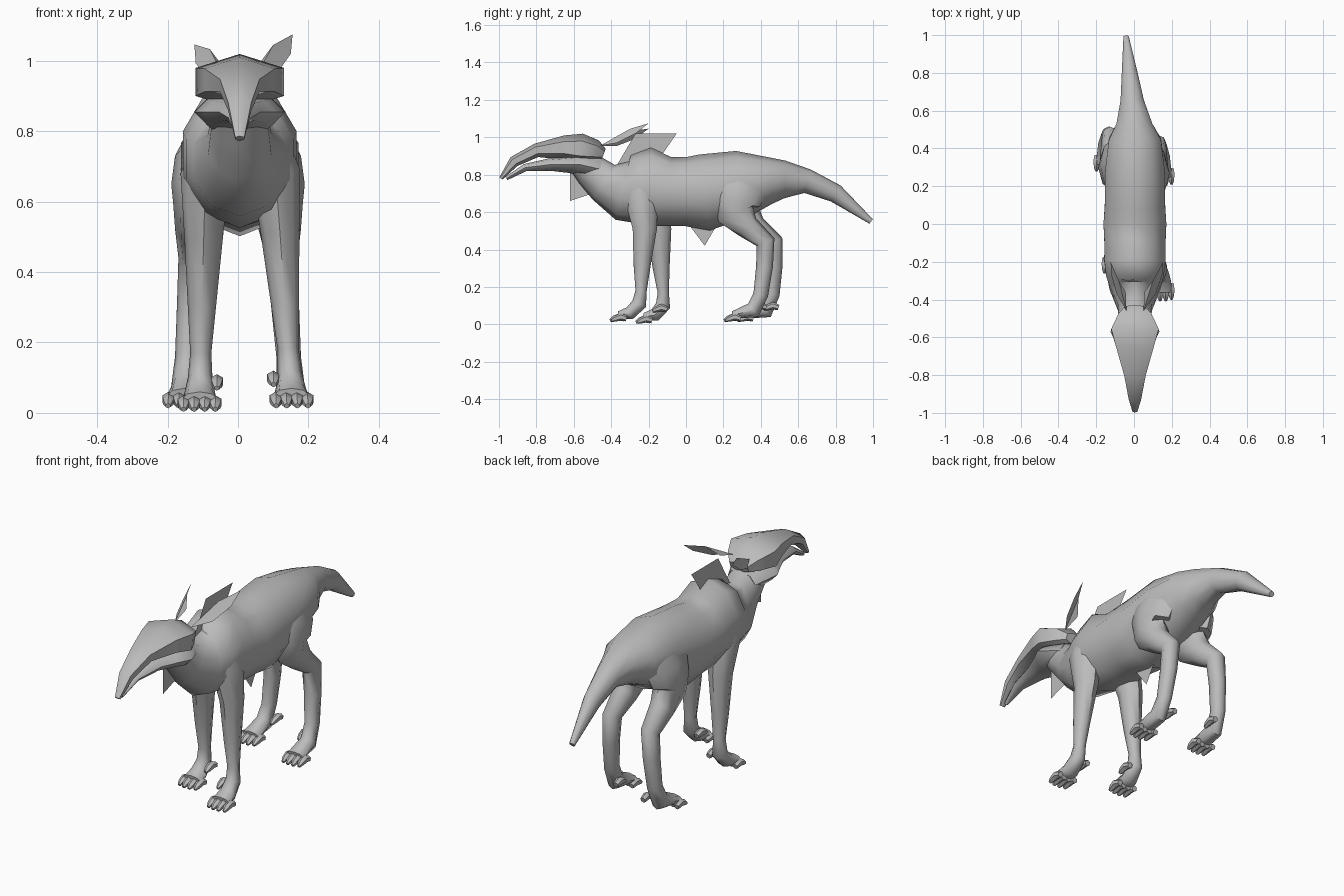
import bpy, bmesh, math
from mathutils import Vector

default = bpy.data.objects.get("Cube")
if default:
    bpy.data.objects.remove(default)

# One plain grey for the whole animal
grey = bpy.data.materials.new("plain_grey")
grey.use_nodes = True
grey.diffuse_color = (0.5, 0.5, 0.5, 1)
shader = grey.node_tree.nodes["Principled BSDF"]
shader.inputs["Base Color"].default_value = grey.diffuse_color
parts = []


def finish(name, bm):
    """Turn a bmesh into a named, coloured object."""
    bmesh.ops.recalc_face_normals(bm, faces=bm.faces[:])
    mesh = bpy.data.meshes.new(name)
    bm.to_mesh(mesh)
    bm.free()
    mesh.materials.append(grey)
    obj = bpy.data.objects.new(name, mesh)
    bpy.context.scene.collection.objects.link(obj)
    parts.append(obj)


def skin(bm, path, place_x, sides):
    """Skin ellipses set square to a side-on path of (y, z, half depth,
    half width); place_x gives the sideways position from y and z."""
    rings = []
    for i, (y, z, depth, width) in enumerate(path):
        before, after = path[max(i - 1, 0)], path[min(i + 1, len(path) - 1)]
        along = Vector((0, after[0] - before[0], after[1] - before[1]))
        normal = along.normalized().cross(Vector((1, 0, 0)))
        centre = Vector((place_x(y, z), y, z))
        ring = []
        for k in range(sides):
            angle = math.tau * k / sides
            across = Vector((width * math.sin(angle), 0, 0))
            ring.append(bm.verts.new(centre + across + normal * depth * math.cos(angle)))
        rings.append(ring)
    for low, high in zip(rings, rings[1:]):
        for k in range(sides):
            j = (k + 1) % sides
            bm.faces.new((low[k], low[j], high[j], high[k]))
    bm.faces.new(rings[0])
    bm.faces.new(rings[-1])


def loft(name, path, place_x, sides):
    bm = bmesh.new()
    skin(bm, path, place_x, sides)
    finish(name, bm)


def sheet(name, points):
    """A flat, paper-thin tuft or ear."""
    bm = bmesh.new()
    verts = [bm.verts.new(p) for p in points]
    for second, third in zip(verts[1:], verts[2:]):
        bm.faces.new((verts[0], second, third))
    finish(name, bm)


def tail_drift(y, z):
    """The tail swings gently towards the right."""
    return middle(y, z) - 0.095 * max(y - 0.5, 0)


def middle(y, z):
    return 0.005


# Neck, trunk and tail in one skin
loft("body", [
    (-.6, .88, .05, .08),
    (-.52, .83, .09, .085),
    (-.44, .76, .11, .095),
    (-.34, .715, .16, .14),
    (-.27, .72, .185, .16),
    (-.2, .735, .21, .17),
    (-.1, .71, .185, .17),
    (0, .71, .185, .175),
    (.1, .705, .205, .168),
    (.3, .75, .18, .165),
    (.45, .77, .125, .145),
    (.53, .775, .1, .1),
    (.65, .765, .065, .065),
    (.8, .7, .05, .043),
    (.99, .55, .015, .015),
], tail_drift, 10)

# Ridged skull with long drooping snout, and the jaw beneath it
loft("head", [
    (-.44, .91, .03, .06),
    (-.48, .925, .06, .1),
    (-.56, .94, .08, .145),
    (-.65, .945, .065, .115),
    (-.8, .93, .037, .065),
    (-.92, .87, .03, .038),
    (-.99, .78, .01, .015),
], middle, 6)
loft("lower_jaw", [
    (-.46, .83, .06, .08),
    (-.57, .855, .055, .13),
    (-.63, .855, .045, .1),
    (-.72, .855, .035, .06),
    (-.86, .838, .02, .032),
    (-.96, .78, .01, .01),
], middle, 8)

# Limb paths from the hip or shoulder down to the ball of the foot
FRONT = [
    (-.26, .8, .08, .03),
    (-.24, .68, .09, .07),
    (-.22, .5, .065, .055),
    (-.235, .3, .045, .04),
    (-.24, .17, .03, .03),
    (-.25, .1, .04, .035),
    (-.3, .05, .035, .045),
    (-.36, .04, .02, .05),
]
HIND = [
    (.32, .82, .12, .03),
    (.29, .72, .145, .075),
    (.27, .64, .125, .08),
    (.265, .58, .1, .07),
    (.33, .51, .065, .06),
    (.425, .43, .052, .045),
    (.42, .3, .045, .04),
    (.4, .15, .04, .035),
    (.36, .065, .045, .04),
    (.25, .04, .02, .05),
]


def toe(y, z):
    """A knuckled toe that narrows to a claw."""
    shape = zip((.03, 0, -.03, -.05), (0, .01, 0, -.01), (.015, .02, .016, .008))
    return [(y + step, z + rise, radius, radius) for step, rise, radius in shape]


def limb(name, path, side, shift=0, inset=0, lift=0):
    """A leg with four toes and a dewclaw. The stride shift and the inset
    both grow towards the ground."""
    def stride(points):
        return [(y + shift * (1 - z * .9), z + lift, depth, width)
                for y, z, depth, width in points]

    def splay(y, z):
        return side * (.155 - inset * (1 - z) - .07 * z)

    bm = bmesh.new()
    skin(bm, stride(path), splay, 8)
    ball, instep = path[-1], path[-2]
    for k in (-1.5, -.5, .5, 1.5):
        skin(bm, stride(toe(ball[0] + .008 * abs(k), .02)),
             lambda y, z: splay(y, z) + k * .03, 6)
    skin(bm, stride(toe(instep[0] + .04, .08)),
         lambda y, z: splay(y, z) - side * .048, 6)
    finish(name, bm)


limb("front_left_leg", FRONT, 1, lift=.01)
limb("front_right_leg", FRONT, -1, shift=.14, inset=.045)
limb("hind_left_leg", HIND, 1, lift=.01)
limb("hind_right_leg", HIND, -1, shift=.07, lift=.01)

# Leaf-shaped ears; the right one droops lower and closer to the head
ear = [(.05, -.46, .955), (.055, -.36, .985), (.1, -.3, 1.045),
       (.155, -.2, 1.075), (.15, -.27, 1.02), (.115, -.37, .97)]
sheet("left_ear", ear)
sheet("right_ear", [(-x * .8, y, z - .3 * max(x - .06, 0)) for x, y, z in ear])

# Flat fur tufts on the centre line
tufts = {
    "mane_tuft": [(-.37, .85), (-.27, 1.02), (-.05, 1.02), (-.14, .89)],
    "throat_tuft": [(-.62, .82), (-.62, .66), (-.5, .7), (-.5, .78)],
    "belly_tuft": [(.01, .54), (.1, .42), (.17, .54)],
}
for name, outline in tufts.items():
    sheet(name, [(middle(y, z), y, z) for y, z in outline])

# Smooth shading with sharp folds kept
bpy.ops.object.select_all(action="DESELECT")
for obj in parts:
    obj.select_set(True)
bpy.context.view_layer.objects.active = parts[0]
bpy.ops.object.shade_smooth_by_angle(angle=math.radians(50))
